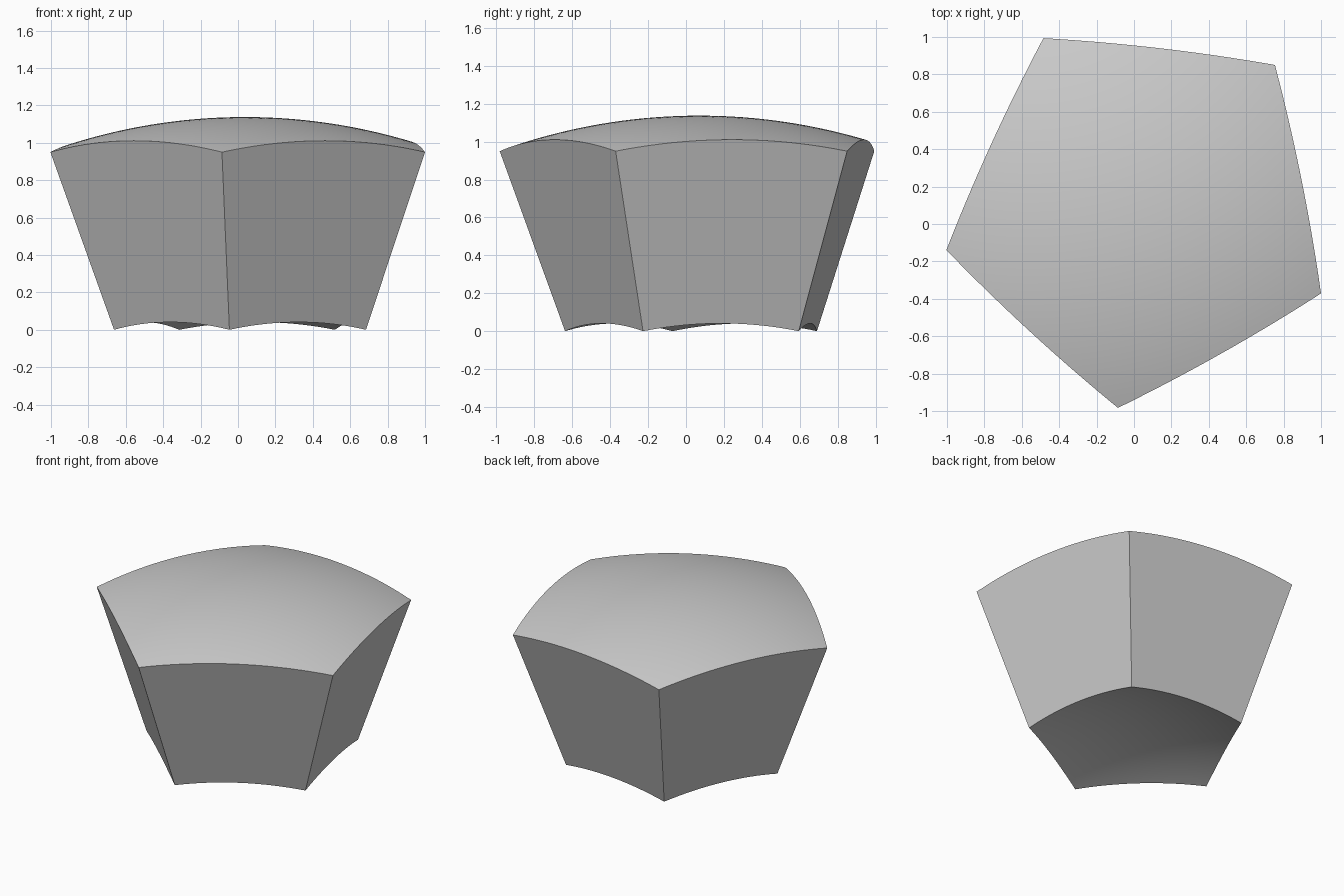
import bpy
import bmesh
import math
from mathutils import Matrix, Vector

cube = bpy.data.objects.get("Cube")
if cube:
    bpy.data.objects.remove(cube)

# Pentagonal segment of a thick spherical shell
OUTER_CORNER = 1.06
CORNER_DEPTH = 2.9
INNER_RATIO = 0.6725
CENTRE = Vector((0.036, 0.07, -CORNER_DEPTH * INNER_RATIO))
TURN = math.radians(47.4)
CUTS = 19

outer_radius = math.hypot(OUTER_CORNER, CORNER_DEPTH)
inner_radius = outer_radius * INNER_RATIO

# Flat pentagon, finely divided
bm = bmesh.new()
bmesh.ops.create_circle(bm, cap_ends=True, cap_tris=True, segments=5,
                        radius=OUTER_CORNER)
corner = max(bm.verts, key=lambda v: v.co.length).co
spin = TURN - math.atan2(corner.y, corner.x)
bmesh.ops.rotate(bm, verts=bm.verts, matrix=Matrix.Rotation(spin, 3, "Z"))
bmesh.ops.subdivide_edges(bm, edges=bm.edges[:], cuts=CUTS, use_grid_fill=True)

# Concave inner surface, projected on the small sphere
for v in bm.verts:
    v.co.z = CORNER_DEPTH
    v.co = v.co.normalized() * inner_radius

# Side walls and outer dome, extruded outward from the sphere centre
extruded = bmesh.ops.extrude_face_region(bm, geom=bm.faces[:],
                                         use_keep_orig=True)
for v in extruded["geom"]:
    if isinstance(v, bmesh.types.BMVert):
        v.co = v.co.normalized() * outer_radius
bmesh.ops.translate(bm, verts=bm.verts, vec=CENTRE)
bmesh.ops.recalc_face_normals(bm, faces=bm.faces)

mesh = bpy.data.meshes.new("shell_segment")
bm.to_mesh(mesh)
bm.free()

# Plain grey finish
grey = bpy.data.materials.new("light_grey")
grey.use_nodes = True
colour = (0.6, 0.6, 0.6, 1)
grey.diffuse_color = colour
grey.node_tree.nodes["Principled BSDF"].inputs["Base Color"].default_value = colour
mesh.materials.append(grey)

segment = bpy.data.objects.new("shell_segment", mesh)
bpy.context.collection.objects.link(segment)
bpy.ops.object.select_all(action="DESELECT")
segment.select_set(True)
bpy.context.view_layer.objects.active = segment
bpy.ops.object.shade_smooth_by_angle(angle=math.radians(30))
